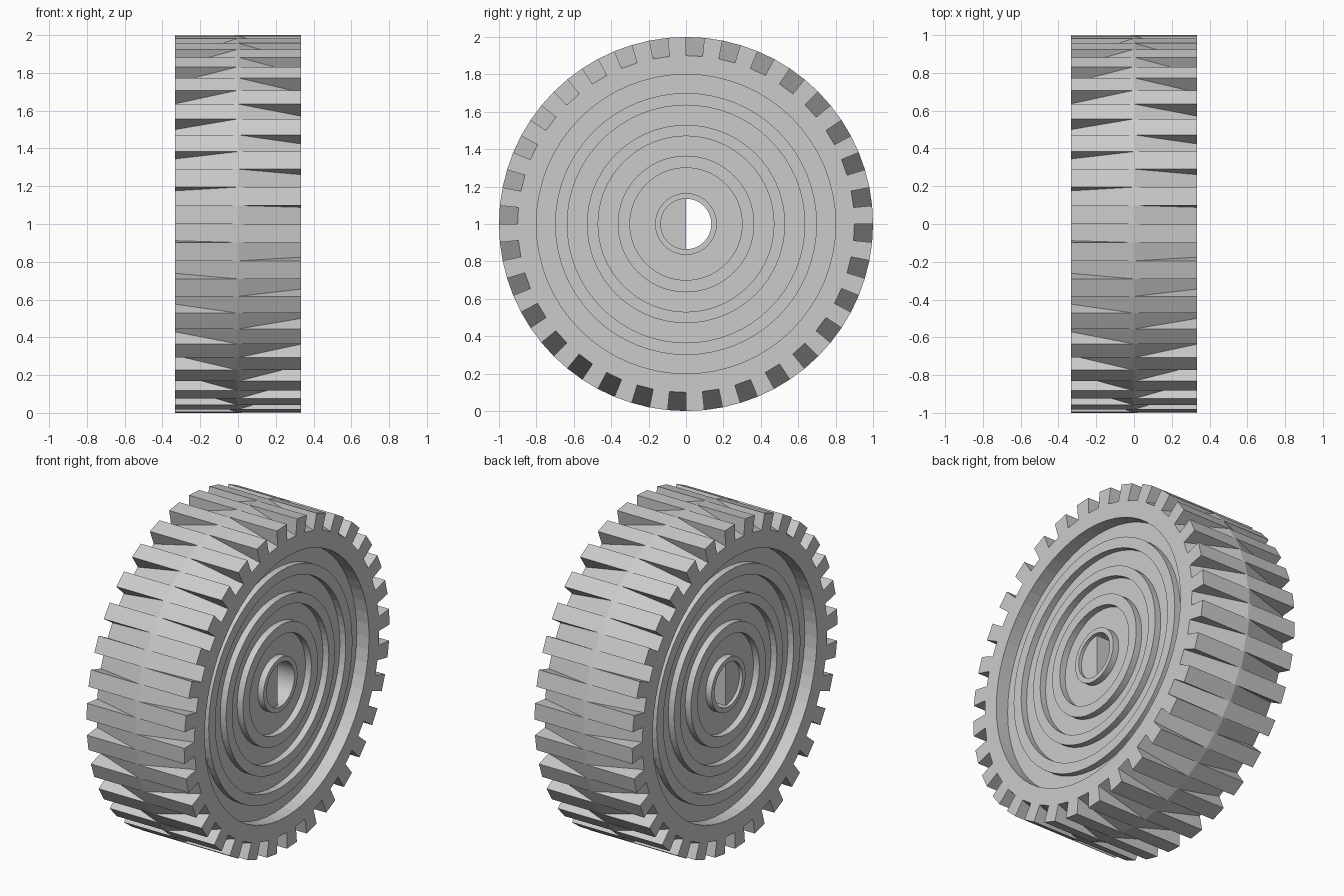
import bpy, bmesh, math

if "Cube" in bpy.data.objects:
    bpy.data.objects.remove(bpy.data.objects["Cube"])

N = 64                 # 32 teeth + 32 notches per side
W, MID = 0.333, 0.004  # half width, half width of centre strip
FACE = 0.25            # half thickness of the web disc
LIFT = 0.29            # height of the raised rings


def point(x, r, k, n=N):
    a = 2 * math.pi * k / n
    return (x, r * math.cos(a), 1 + r * math.sin(a))


def finish(bm, name):
    bmesh.ops.remove_doubles(bm, verts=bm.verts, dist=1e-5)
    bmesh.ops.recalc_face_normals(bm, faces=bm.faces)
    me = bpy.data.meshes.new(name)
    bm.to_mesh(me)
    bm.free()
    ob = bpy.data.objects.new(name, me)
    bpy.context.collection.objects.link(ob)
    return ob


def face(bm, pts):
    bm.faces.new([bm.verts.new(p) for p in pts])


# Tyre: straight teeth with ramped notches, the two sides staggered
bm = bmesh.new()
for k in range(N):
    j = k + 1
    face(bm, [point(-MID, 1, k), point(MID, 1, k), point(MID, 1, j), point(-MID, 1, j)])
    for s in (1, -1):
        w, m = s * W, s * MID
        notch = (k % 2 == 1) if s > 0 else (k % 2 == 0)
        r = 0.9 if notch else 1.0
        # tread or ramp
        face(bm, [point(m, 1, k), point(w, r, k), point(w, r, j), point(m, 1, j)])
        # tooth flank
        face(bm, [point(m, 1, k), point(w, 1, k), point(w, 0.9, k)])
        # side face
        face(bm, [point(w, 0.9, k), point(w, 0.9, j), point(w, 0.8, j), point(w, 0.8, k)])
        if not notch:
            face(bm, [point(w, 1, k), point(w, 1, j), point(w, 0.9, j), point(w, 0.9, k)])
    # inner wall
    face(bm, [point(-W, 0.8, k), point(W, 0.8, k), point(W, 0.8, j), point(-W, 0.8, j)])
finish(bm, "tyre")

# Web disc: lathed profile with raised concentric rings on both sides
half = [(FACE, 0.8)]
for outer, inner in ((0.70, 0.635), (0.53, 0.47), (0.365, 0.30)):
    half += [(FACE, outer), (LIFT, outer), (LIFT, inner), (FACE, inner)]
half += [(FACE, 0.165), (LIFT, 0.165), (LIFT, 0.135)]
profile = half + [(-x, r) for x, r in reversed(half)]
bm = bmesh.new()
for k in range(N):
    for i, (x0, r0) in enumerate(profile):
        x1, r1 = profile[(i + 1) % len(profile)]
        face(bm, [point(x0, r0, k), point(x1, r1, k),
                  point(x1, r1, k + 1), point(x0, r0, k + 1)])
finish(bm, "web_disc")

# Half-round plug that makes the axle hole D-shaped
bm = bmesh.new()
arc = range(N // 4, 3 * N // 4 + 1)
base = bm.faces.new([bm.verts.new(point(-0.27, 0.135, k)) for k in arc])
ext = bmesh.ops.extrude_face_region(bm, geom=[base], use_keep_orig=True)
bmesh.ops.translate(bm, vec=(0.54, 0, 0),
                    verts=[v for v in ext["geom"] if isinstance(v, bmesh.types.BMVert)])
finish(bm, "axle_hole_plug")
